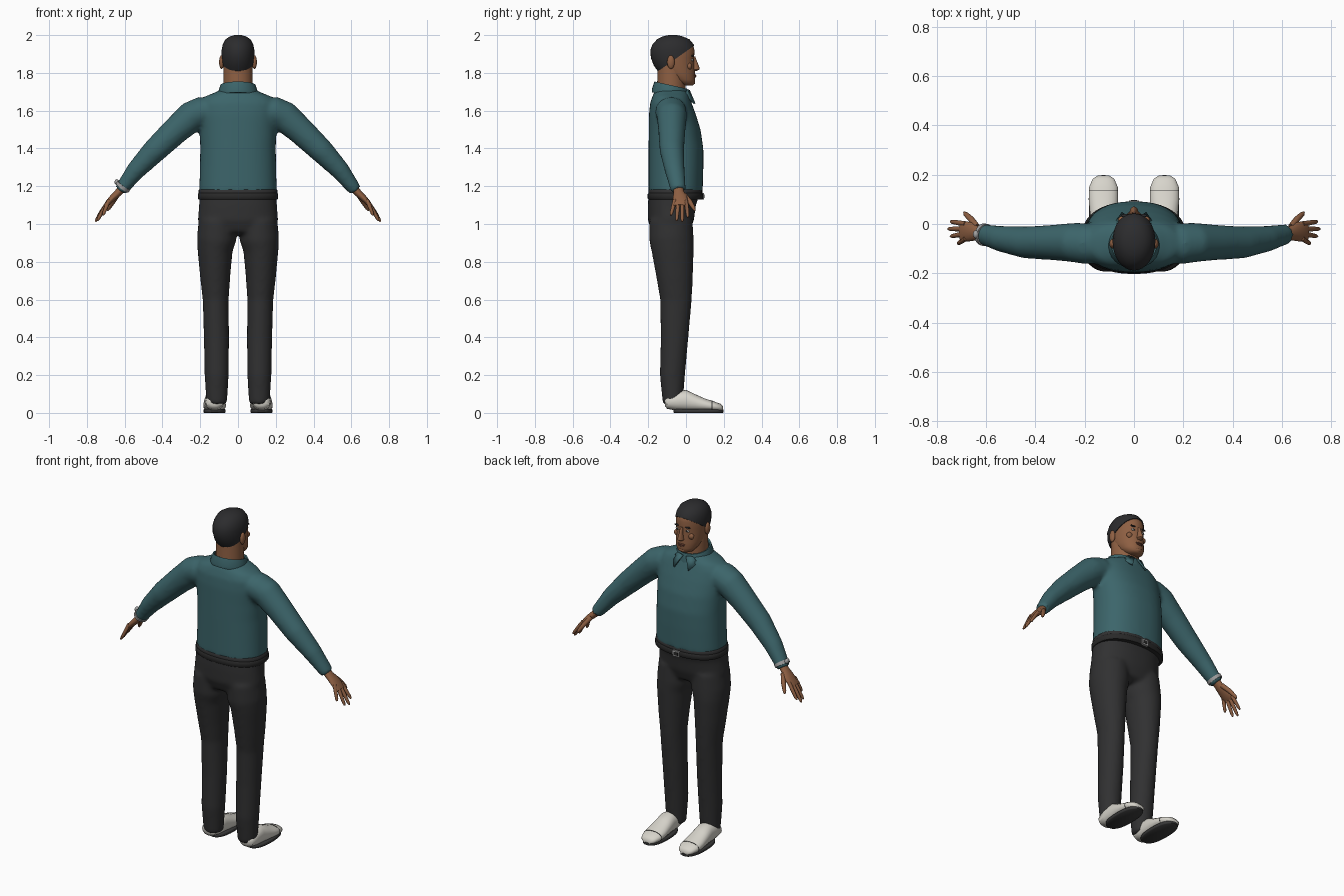
import bpy, bmesh, math
from mathutils import Vector

cube = bpy.data.objects.get("Cube")
if cube:
    bpy.data.objects.remove(cube)


def material(name, rgb, rough=0.8):
    m = bpy.data.materials.new(name)
    m.use_nodes = True
    m.diffuse_color = (*rgb, 1)
    b = m.node_tree.nodes["Principled BSDF"]
    b.inputs["Base Color"].default_value = (*rgb, 1)
    b.inputs["Roughness"].default_value = rough
    return m


TEAL = material("teal shirt", (0.045, 0.13, 0.145))
CLOTH = material("charcoal cloth", (0.03, 0.03, 0.031))
LEATHER = material("black leather", (0.022, 0.022, 0.022))
HAIR = material("black hair", (0.025, 0.025, 0.027))
SKIN = material("brown skin", (0.27, 0.115, 0.055))
LIP = material("dark lips", (0.18, 0.065, 0.04))
WHITE = material("off white", (0.68, 0.66, 0.6))
SOLE = material("dark sole", (0.04, 0.04, 0.04))
METAL = material("grey metal", (0.35, 0.35, 0.35))


def finish(name, bm, mat, angle=50):
    bmesh.ops.recalc_face_normals(bm, faces=bm.faces)
    me = bpy.data.meshes.new(name)
    bm.to_mesh(me)
    bm.free()
    me.materials.append(mat)
    for p in me.polygons:
        p.use_smooth = True
    me.set_sharp_from_angle(angle=math.radians(angle))
    ob = bpy.data.objects.new(name, me)
    bpy.context.collection.objects.link(ob)
    return ob


def loft(bm, rings, axis=None, n=24, power=2.0, side=1, slant=0.0):
    """Skin rings of (x, y, z, radius across, radius deep); axis fixes the ring normal."""
    pts = [Vector((r[0] * side, r[1], r[2])) for r in rings]
    loops = []
    for i, (c, r) in enumerate(zip(pts, rings)):
        if axis == "y":
            u, v = Vector((1, 0, 0)), Vector((0, 0, 1))
        else:
            t = Vector((0, 0, 1))
            if axis is None:
                t = (pts[min(i + 1, len(pts) - 1)] - pts[max(i - 1, 0)]).normalized()
            u = Vector((0, 1, 0)).cross(t).normalized()
            v = t.cross(u)
        loop = []
        for k in range(n):
            a = 2 * math.pi * k / n
            ca, sa = math.cos(a), math.sin(a)
            ca = math.copysign(abs(ca) ** (2 / power), ca)
            sa = math.copysign(abs(sa) ** (2 / power), sa)
            p = c + u * r[3] * ca + v * r[4] * sa
            p.z += slant * (p.y - c.y)
            loop.append(bm.verts.new(p))
        loops.append(loop)
    for a, b in zip(loops, loops[1:]):
        for k in range(n):
            bm.faces.new((a[k], a[(k + 1) % n], b[(k + 1) % n], b[k]))
    bm.faces.new(loops[0])
    bm.faces.new(loops[-1])


def tube(name, rings, mat, **kw):
    bm = bmesh.new()
    loft(bm, rings, **kw)
    return finish(name, bm, mat)


def blob(name, loc, radii, mat):
    bm = bmesh.new()
    bmesh.ops.create_uvsphere(bm, u_segments=16, v_segments=10, radius=1)
    bmesh.ops.scale(bm, vec=radii, verts=bm.verts)
    bmesh.ops.translate(bm, vec=loc, verts=bm.verts)
    return finish(name, bm, mat)


def box(name, loc, size, mat):
    bm = bmesh.new()
    bmesh.ops.create_cube(bm, size=1)
    bmesh.ops.scale(bm, vec=size, verts=bm.verts)
    bmesh.ops.translate(bm, vec=loc, verts=bm.verts)
    return finish(name, bm, mat, 30)


def weld(ob):
    """Fuse overlapping tubes into one soft garment."""
    r = ob.modifiers.new("fuse", "REMESH")
    r.mode, r.voxel_size, r.use_smooth_shade = "VOXEL", 0.011, True
    s = ob.modifiers.new("soften", "SMOOTH")
    s.factor, s.iterations = 0.5, 8


# Sweater: body and both sleeves
arm = [(.11, -.085, 1.605, .06, .07), (.19, -.08, 1.595, .08, .084),
       (.245, -.075, 1.57, .082, .08), (.33, -.075, 1.495, .073, .072),
       (.44, -.075, 1.39, .065, .065), (.54, -.06, 1.285, .051, .053),
       (.622, -.04, 1.178, .035, .041)]
body = [(1.165, -.055, .205, .143), (1.3, -.053, .202, .145), (1.4, -.053, .2, .145),
        (1.5, -.06, .203, .137), (1.58, -.072, .208, .124), (1.64, -.08, .205, .11),
        (1.675, -.08, .175, .098), (1.695, -.08, .125, .09), (1.71, -.08, .095, .08)]
bm = bmesh.new()
loft(bm, [(0, y, z, a, b) for z, y, a, b in body], axis="z", n=40, power=2.3)
for s in (1, -1):
    loft(bm, arm, side=s)
weld(finish("sweater", bm, TEAL))

# Trousers: hips and both legs
leg = [(.108, -.08, 1.02, .1, .115), (.113, -.077, .92, .105, .118),
       (.1215, -.07, .86, .093, .112), (.121, -.06, .72, .08, .097),
       (.118, -.053, .6, .069, .084), (.114, -.061, .39, .067, .073),
       (.113, -.072, .2, .064, .067), (.113, -.07, .045, .055, .053)]
hips = [(1.17, -.06, .205, .137), (1.1, -.075, .206, .127),
        (1.02, -.08, .213, .122), (.96, -.08, .2, .1), (.945, -.08, .18, .07)]
bm = bmesh.new()
loft(bm, [(0, y, z, a, b) for z, y, a, b in hips], axis="z", n=40, power=2.2)
for s in (1, -1):
    loft(bm, leg, side=s)
weld(finish("trousers", bm, CLOTH))

# Waistband, belt and buckle
for name, z0, z1, grow, mat in (("waistband", 1.15, 1.183, 0, CLOTH),
                                ("belt", 1.13, 1.163, .004, LEATHER)):
    ring = [(z0, -.004), (z0 + .005, 0), (z1 - .005, 0), (z1, -.004)]
    tube(name, [(0, -.056, z, .209 + d + grow, .143 + d + grow) for z, d in ring],
         mat, axis="z", n=40, power=2.3)
box("buckle", (0, .09, 1.146), (.042, .012, .034), METAL)
box("buckle_plate", (0, .096, 1.146), (.026, .004, .018), LEATHER)

# Collar: folded band with two points at the throat
tube("collar", [(0, -.08, 1.675, .106, .1), (0, -.08, 1.69, .108, .101),
                (0, -.08, 1.735, .093, .087), (0, -.08, 1.732, .084, .078),
                (0, -.08, 1.70, .08, .074)], TEAL, axis="z", n=32, slant=-.22)
for s in (1, -1):
    bm = bmesh.new()
    bm.faces.new([bm.verts.new((s * x, y, z)) for x, y, z in
                  ((.008, .012, 1.705), (.045, .002, 1.708), (.078, -.008, 1.675),
                   (.045, .042, 1.635))])
    ob = finish("collar_point", bm, TEAL)
    ob.modifiers.new("thickness", "SOLIDIFY").thickness = .01

# Neck
tube("neck", [(0, -.08, 1.66, .078, .078), (0, -.077, 1.76, .078, .075),
              (0, -.08, 1.85, .077, .07)], SKIN, axis="z")

# Head and hair share one profile: height, front, back, half width
skull = [(1.733, .036, -.015, .025), (1.742, .046, -.04, .048), (1.765, .05, -.085, .065),
         (1.8, .049, -.14, .075), (1.84, .045, -.168, .081), (1.88, .044, -.183, .084),
         (1.92, .046, -.186, .084), (1.95, .038, -.175, .078), (1.975, .015, -.15, .063),
         (1.99, -.02, -.12, .04), (1.997, -.05, -.09, .015)]


def skull_rings(grow):
    return [(0, (f + b) / 2, z + grow * (z > 1.95), w + grow, (f - b) / 2 + grow)
            for z, f, b, w in skull]


tube("head", skull_rings(-.001), SKIN, axis="z", n=32)
bm = bmesh.new()
loft(bm, skull_rings(.003), axis="z", n=32)
cut = bmesh.ops.bisect_plane(bm, geom=bm.verts[:] + bm.edges[:] + bm.faces[:],
                             plane_co=(0, .04, 1.942), plane_no=(0, -.135, .19),
                             clear_inner=True)
bmesh.ops.edgenet_fill(bm, edges=[e for e in cut["geom_cut"]
                                  if isinstance(e, bmesh.types.BMEdge)])
finish("hair", bm, HAIR)

# Face
tube("nose", [(0, .042, 1.888, .008, .006), (0, .045, 1.86, .009, .014),
              (0, .047, 1.83, .014, .024), (0, .046, 1.818, .018, .025),
              (0, .043, 1.81, .012, .014)], SKIN, axis="z", n=16)
blob("upper_lip", (0, .044, 1.787), (.024, .011, .005), LIP)
blob("lower_lip", (0, .044, 1.779), (.02, .011, .005), LIP)
blob("chin", (0, .035, 1.75), (.024, .014, .013), SKIN)
for s in (1, -1):
    blob("ear", (s * .087, -.08, 1.857), (.013, .02, .036), SKIN)
    blob("eye", (s * .031, .033, 1.868), (.014, .006, .006), WHITE)
    blob("iris", (s * .031, .0375, 1.868), (.005, .003, .005), HAIR)
    blob("eyebrow", (s * .033, .034, 1.89), (.02, .007, .0045), HAIR)
    blob("cheek", (s * .045, .018, 1.835), (.02, .014, .018), SKIN)

# Hands
fingers = [((.694, .002, 1.108), (.745, .01, 1.035)), ((.7, -.02, 1.1), (.755, -.02, 1.012)),
           ((.698, -.042, 1.102), (.745, -.05, 1.017)),
           ((.688, -.062, 1.115), (.715, -.08, 1.046))]
for s in (1, -1):
    bm = bmesh.new()
    loft(bm, [(.6, -.042, 1.205, .022, .026), (.635, -.038, 1.165, .02, .028),
              (.66, -.032, 1.142, .018, .038), (.69, -.03, 1.11, .014, .042),
              (.704, -.03, 1.096, .009, .038)], side=s, n=20)
    for a, b in fingers:
        a, b = Vector(a), Vector(b)
        steps = ((-.2, .01), (.3, .0105), (.85, .0085), (1, .004))
        loft(bm, [(*a.lerp(b, t), r, r) for t, r in steps], side=s, n=10)
    loft(bm, [(.638, -.012, 1.155, .013, .015), (.662, .02, 1.118, .013, .013),
              (.683, .04, 1.085, .01, .01), (.69, .047, 1.07, .004, .004)], side=s, n=10)
    finish("hand", bm, SKIN)

# Wristwatch on one sleeve cuff
tube("watch_band", [(-.603, -.045, 1.206, .042, .046), (-.614, -.042, 1.191, .041, .045)],
     METAL)
blob("watch_dial", (-.642, -.042, 1.222), (.012, .017, .015), METAL)

# Shoes and soles
shoe = [(-.112, .058, .025, .02), (-.1, .056, .044, .034), (-.05, .062, .05, .05),
        (0, .06, .052, .057), (.05, .048, .056, .045), (.1, .036, .06, .034),
        (.15, .03, .058, .026), (.183, .025, .044, .02), (.196, .022, .025, .012)]
outline = [(.0, .055, .128), (.004, .059, .133), (.016, .059, .133), (.02, .055, .128)]
for s in (1, -1):
    tube("shoe", [(.124, y, max(z, b + .008), a, b) for y, z, a, b in shoe], WHITE,
         axis="y", side=s, power=2.2)
    tube("sole", [(.124, .066, z, a, b) for z, a, b in outline], SOLE,
         axis="z", side=s, n=32, power=2.4)
    # toe seam, a thin raised band hugging the upper
    tube("toe_seam", [(.124, .136, .036, .0595, .0295), (.124, .139, .036, .0595, .0292)],
         SOLE, axis="y", side=s, power=2.2)
